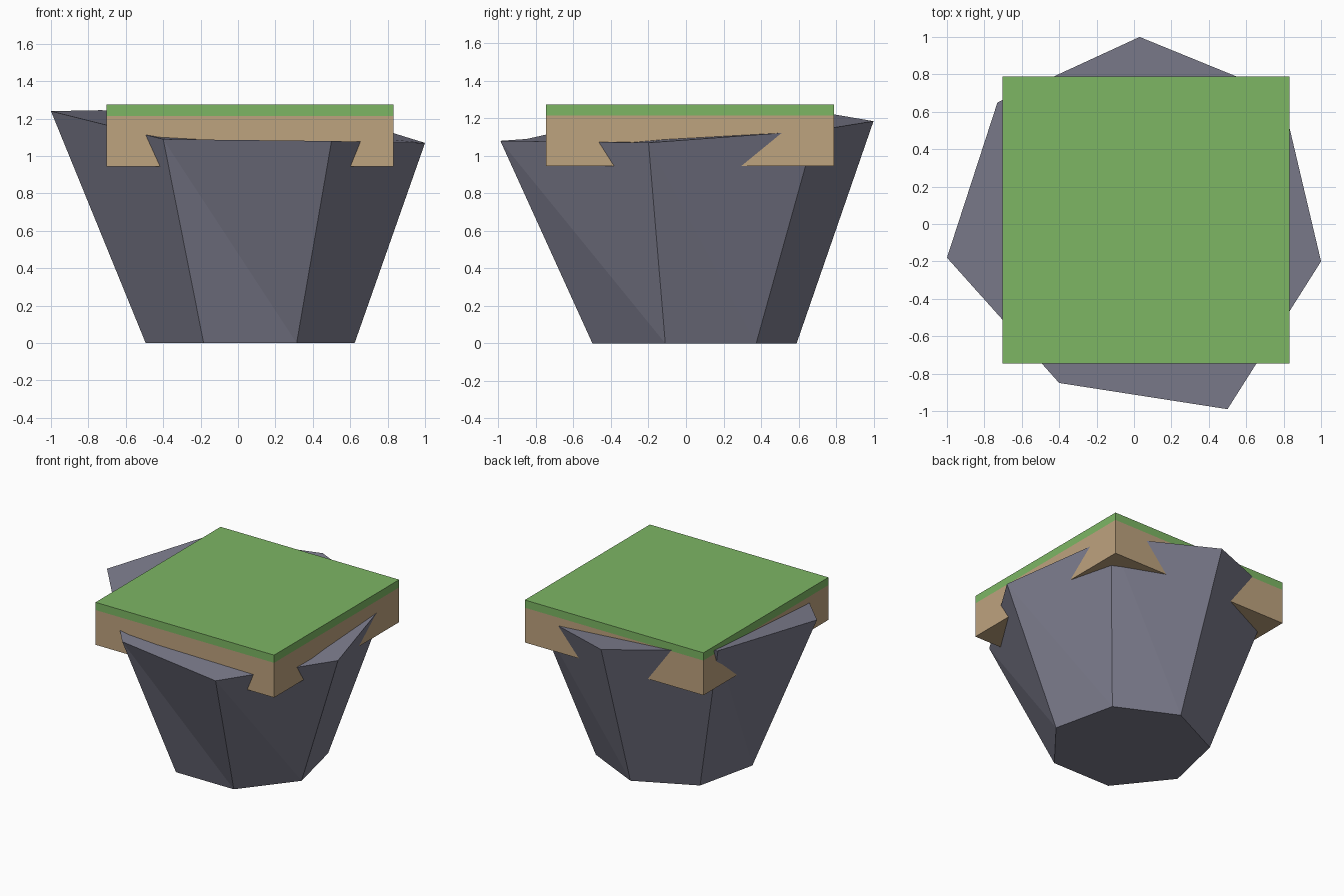
import bpy
from math import sin, cos, tau

cube = bpy.data.objects.get("Cube")
if cube:
    bpy.data.objects.remove(cube, do_unlink=True)


def make_material(name, rgb):
    mat = bpy.data.materials.new(name)
    mat.use_nodes = True
    colour = (*rgb, 1.0)
    mat.diffuse_color = colour
    mat.node_tree.nodes["Principled BSDF"].inputs["Base Color"].default_value = colour
    return mat


def make_object(name, verts, faces, mat):
    mesh = bpy.data.meshes.new(name)
    mesh.from_pydata(verts, [], faces)
    mesh.materials.append(mat)
    mesh.update()
    obj = bpy.data.objects.new(name, mesh)
    bpy.context.collection.objects.link(obj)
    return obj


def make_slab(name, z_low, z_high, mat):
    bpy.ops.mesh.primitive_cube_add(size=1, location=(0.065, 0.022, (z_low + z_high) / 2))
    obj = bpy.context.object
    obj.name = name
    obj.scale = (1.535, 1.535, z_high - z_low)
    obj.data.materials.append(mat)
    return obj


stone = make_material("slate grey stone", (0.205, 0.205, 0.27))
earth = make_material("tan earth", (0.515, 0.366, 0.209))
green = make_material("grass green", (0.205, 0.468, 0.127))

# Rock: regular seven-sided foot flaring to an uneven rim
rim = [(0.03, 1.0, 1.185), (-0.73, 0.65, 1.245), (-1.0, -0.18, 1.24),
       (-0.4, -0.85, 1.09), (0.5, -0.99, 1.08), (1.0, -0.2, 1.07),
       (0.79, 0.69, 1.135)]
n = len(rim)
angles = [tau / 4 + tau * i / n for i in range(n)]
foot = [(0.065 + 0.573 * cos(a), 0.017 + 0.573 * sin(a), 0.0) for a in angles]
faces = [tuple(range(n)), tuple(reversed(range(n, 2 * n)))]
for i in range(n):
    j = (i + 1) % n
    faces += [(i, n + i, n + j), (i, n + j, j)]
make_object("rock_base", rim + foot, faces, stone)

# Square earth layer with a thin grass layer on top
make_slab("earth_layer", 0.945, 1.215, earth)
make_slab("grass_layer", 1.215, 1.275, green)
